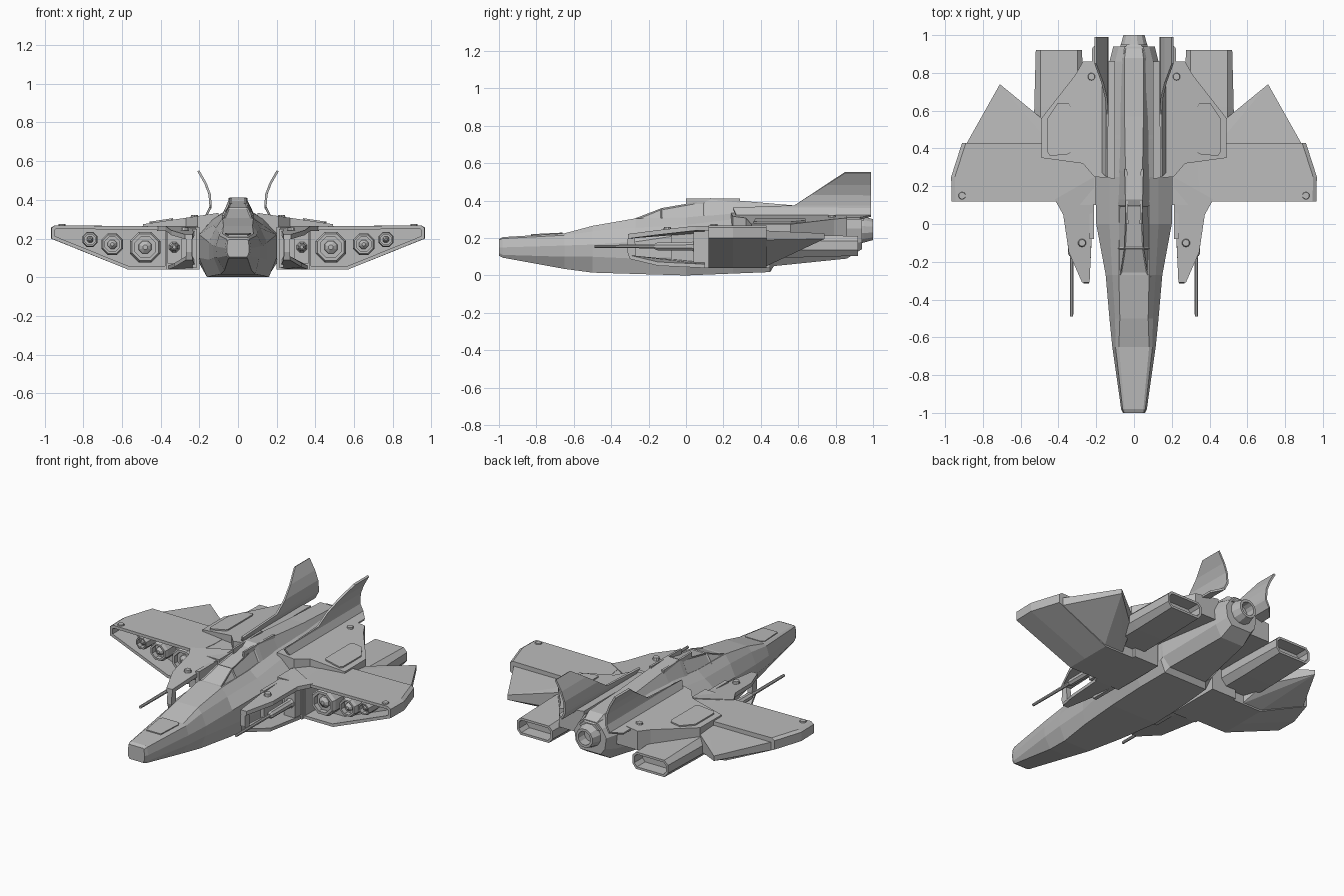
import bpy, bmesh, math
from mathutils import Matrix, Vector

cube = bpy.data.objects.get("Cube")
if cube:
    bpy.data.objects.remove(cube, do_unlink=True)

hull_grey = bpy.data.materials.new("hull grey")
hull_grey.use_nodes = True
COLOUR = (0.5, 0.5, 0.5, 1)
hull_grey.diffuse_color = COLOUR
hull_grey.node_tree.nodes["Principled BSDF"].inputs["Base Color"].default_value = COLOUR


def finish(name, bm, mirror=True, thickness=0):
    bmesh.ops.recalc_face_normals(bm, faces=bm.faces)
    mesh = bpy.data.meshes.new(name)
    bm.to_mesh(mesh)
    bm.free()
    mesh.materials.append(hull_grey)
    ob = bpy.data.objects.new(name, mesh)
    bpy.context.collection.objects.link(ob)
    if thickness:
        mod = ob.modifiers.new("thickness", "SOLIDIFY")
        mod.thickness, mod.offset = thickness, 0
    if mirror:
        ob.modifiers.new("mirror", "MIRROR").use_mirror_merge = False
    return ob


def loft(rings):
    """Skin closed rings of equal length, capping both ends."""
    bm = bmesh.new()
    loops = [[bm.verts.new(p) for p in ring] for ring in rings]
    for a, b in zip(loops, loops[1:]):
        for i in range(len(a)):
            j = (i + 1) % len(a)
            bm.faces.new((a[i], a[j], b[j], b[i]))
    caps = [bm.faces.new(loops[0]), bm.faces.new(loops[-1])]
    bmesh.ops.recalc_face_normals(bm, faces=bm.faces)
    return bm, caps


def recess(bm, face, rim, depth):
    """Inset a face and push its middle inward, leaving a hollow."""
    bmesh.ops.inset_region(bm, faces=[face], thickness=rim, use_even_offset=True)
    push = face.normal * -depth
    geo = bmesh.ops.extrude_face_region(bm, geom=[face])["geom"]
    bmesh.ops.translate(bm, vec=push, verts=[g for g in geo if isinstance(g, bmesh.types.BMVert)])
    if face.is_valid:
        bmesh.ops.delete(bm, geom=[face], context="FACES_ONLY")


def prism(name, outline, top, bottom, mirror=True):
    """Plan outline between two height rules."""
    bm, _ = loft([[(x, y, h(x, y)) for x, y in outline] for h in (bottom, top)])
    return finish(name, bm, mirror)


def hull(name, points, mirror=True):
    bm = bmesh.new()
    for p in points:
        bm.verts.new(p)
    bmesh.ops.convex_hull(bm, input=bm.verts)
    return finish(name, bm, mirror)


def box(name, x, y, z):
    return hull(name, [(a, b, c) for a in x for b in y for c in z])


def tube(name, x, z, stations, sides=8, hollow=None, mirror=True):
    """Turned part along y from (y, radius) stations."""
    angles = [math.tau * (i + 0.5) / sides for i in range(sides)]
    bm, caps = loft([[(x + r * math.cos(a), y, z + r * math.sin(a)) for a in angles]
                     for y, r in stations])
    if hollow:
        recess(bm, caps[hollow[0]], hollow[1], hollow[2])
    return finish(name, bm, mirror)


def symmetric(y, half):
    return [(x, y, z) for x, z in half] + [(-x, y, z) for x, z in reversed(half)]


# Fuselage: half sections running from the deck to the belly
sections = [
    (-1.0, (.045, .195), (.053, .19), (.058, .15), (.055, .12), (.045, .105)),
    (-.98, (.05, .205), (.06, .197), (.068, .15), (.06, .11), (.05, .095)),
    (-.65, (.08, .225), (.098, .215), (.115, .16), (.11, .10), (.07, .035)),
    (-.5, (.075, .265), (.10, .235), (.13, .165), (.125, .10), (.09, .015)),
    (-.27, (.08, .305), (.115, .255), (.15, .18), (.15, .09), (.13, .008)),
    (0, (.08, .31), (.13, .27), (.20, .22), (.20, .10), (.16, 0)),
    (.25, (.075, .335), (.13, .30), (.205, .22), (.205, .08), (.16, .01)),
    (.45, (.07, .34), (.12, .31), (.19, .23), (.18, .09), (.15, .018)),
    (.47, (.07, .34), (.12, .31), (.19, .23), (.18, .10), (.13, .05)),
    (.86, (.06, .34), (.10, .31), (.13, .25), (.12, .16), (.08, .09)),
    (.94, (.05, .33), (.08, .30), (.11, .25), (.10, .18), (.07, .14)),
]
bm, _ = loft([symmetric(s[0], s[1:]) for s in sections])
finish("fuselage", bm, False)

# Canopy and dorsal spine, with framed panes in the forward part
spine = [(-.28, .075, .302, .09), (-.13, .052, .36, .092), (.1, .042, .40, .095),
         (.13, .042, .413, .095), (.28, .045, .40, .10), (.57, .05, .375, .10),
         (.88, .05, .36, .085), (.95, .04, .32, .07)]
bm, _ = loft([symmetric(y, [(t, z), (b, .29)]) for y, t, z, b in spine])
panes = [f for f in bm.faces if f.calc_center_median().y < .08 and f.normal.z > .2]
bmesh.ops.inset_individual(bm, faces=panes, thickness=.01, depth=-.005)
finish("canopy_spine", bm, False)
prism("dorsal_rail", [(.03, .0), (.042, .0), (.05, .29), (.036, .29)],
      lambda x, y: .41, lambda x, y: .38)

# Nose hatch
prism("nose_hatch", [(-.05, -.83), (.05, -.83), (.068, -.68), (.055, -.66), (-.055, -.66), (-.068, -.68)],
      lambda x, y: .262 + .05 * y, lambda x, y: .24 + .045 * y, False)

# Main engine nozzle
tube("engine_nozzle", 0, .245, [(.86, .06), (.93, .075), (.95, .072), (1.0, .058)], 12, (1, .015, .06), False)

# Wings: open at the front, with turbines in the hollow
def wing_ring(y, tip, root):
    return [(root, y, .262), (tip - .02, y, .268), (tip, y, .255), (tip, y, .20), (.57, y, .04), (root, y, .04)]

bm, caps = loft([wing_ring(.12, .965, .36), wing_ring(.25, .968, .34), wing_ring(.43, .91, .34)])
recess(bm, caps[0], .018, .12)
finish("wing", bm)
box("wing_root", (.2, .37), (.1, .45), (.04, .26))
hull("rear_wing", [(.44, .42, .24), (.89, .42, .24), (.71, .74, .225), (.49, .56, .23),
                   (.89, .42, .19), (.57, .42, .045), (.44, .42, .045), (.71, .74, .195), (.49, .56, .13)])
for x, z, r in ((.48, .155, .085), (.65, .17, .06), (.765, .195, .042)):
    tube("turbine", x, z, [(.25, r), (.16, r), (.14, r * .88)], 8, (1, r * .18, .03))
    tube("turbine_hub", x, z, [(.2, r * .5), (.16, r * .4), (.145, r * .15)])

# Sloping shoulders over the wing roots, with an access panel
def slope(x, y):
    return .325 - .15 * (x - .15)

prism("shoulder", [(.1, .24), (.21, .25), (.27, .32), (.49, .35), (.49, .56), (.31, .79), (.27, .86), (.1, .86)],
      slope, lambda x, y: .19)
prism("access_panel", [(.345, .37), (.445, .36), (.457, .38), (.457, .56), (.405, .64), (.345, .64), (.335, .62), (.335, .38)],
      lambda x, y: slope(x, y) + .008, slope)

# Forward strakes: top and bottom plates, side wall and front strut
strake = [(.235, -.31), (.275, -.31), (.345, -.15), (.375, .05), (.42, .13), (.21, .25)]
def strake_top(x, y):
    return .265 if y > 0 else .262 + .13 * y

prism("strake_top", strake, strake_top, lambda x, y: strake_top(x, y) - .025)
def strake_low(x, y):
    return .04 if y > -.1 else .04 - .24 * (y + .1)

prism("strake_bottom", [(.235, -.3), (.27, -.3), (.33, -.15), (.36, .1), (.21, .2)],
      lambda x, y: strake_low(x, y) + .02, strake_low)
box("strake_wall", (.212, .235), (-.08, .2), (.05, .25))
hull("strake_strut", [(x, y + s, z) for x in (.237, .268) for s in (0, .035)
                      for y, z in ((-.31, .2), (-.315, .13), (-.3, .088), (-.31, .22))])

# Guns
tube("gun_barrel", .33, .155, [(-.49, .009), (-.16, .011)])
tube("gun_body", .33, .155, [(-.17, .014), (-.155, .022), (.03, .024), (.05, .035), (.12, .035)])
box("gun_mount", (.29, .365), (.04, .12), (.07, .235))

# Rear nacelles with slot exhausts
def slot(y, g):
    return [(x, y, z) for x, z in ((.30, .105 - g), (.495, .105 - g), (.52 + g, .135), (.52 + g, .185),
                                   (.495, .21 + g), (.30, .21 + g), (.275 - g, .185), (.275 - g, .135))]

bm, caps = loft([slot(.3, .01), slot(.62, .008), slot(.92, 0)])
recess(bm, caps[1], .014, .08)
finish("nacelle", bm)

# Curved tail fins: x, z, leading y, trailing y
fin = [(.22, .305, .32, .93), (.165, .318, .27, .99), (.143, .36, .25, .99), (.142, .375, .58, .99),
       (.147, .43, .665, .99), (.168, .485, .75, .99), (.205, .55, .85, .99)]
bm = bmesh.new()
edges = [(bm.verts.new((x, a, z)), bm.verts.new((x, b, z))) for x, z, a, b in fin]
for (a, b), (c, d) in zip(edges, edges[1:]):
    bm.faces.new((a, b, d, c))
finish("tail_fin", bm, thickness=.012)

# Round fasteners on wings, strakes and shoulders
for x, y, z in ((.91, .15, .267), (.275, -.1, .25), (.225, .78, .314)):
    bm = bmesh.new()
    bmesh.ops.create_cone(bm, cap_ends=True, segments=10, radius1=.022, radius2=.018, depth=.016,
                          matrix=Matrix.Translation(Vector((x, y, z))))
    finish("fastener", bm)
